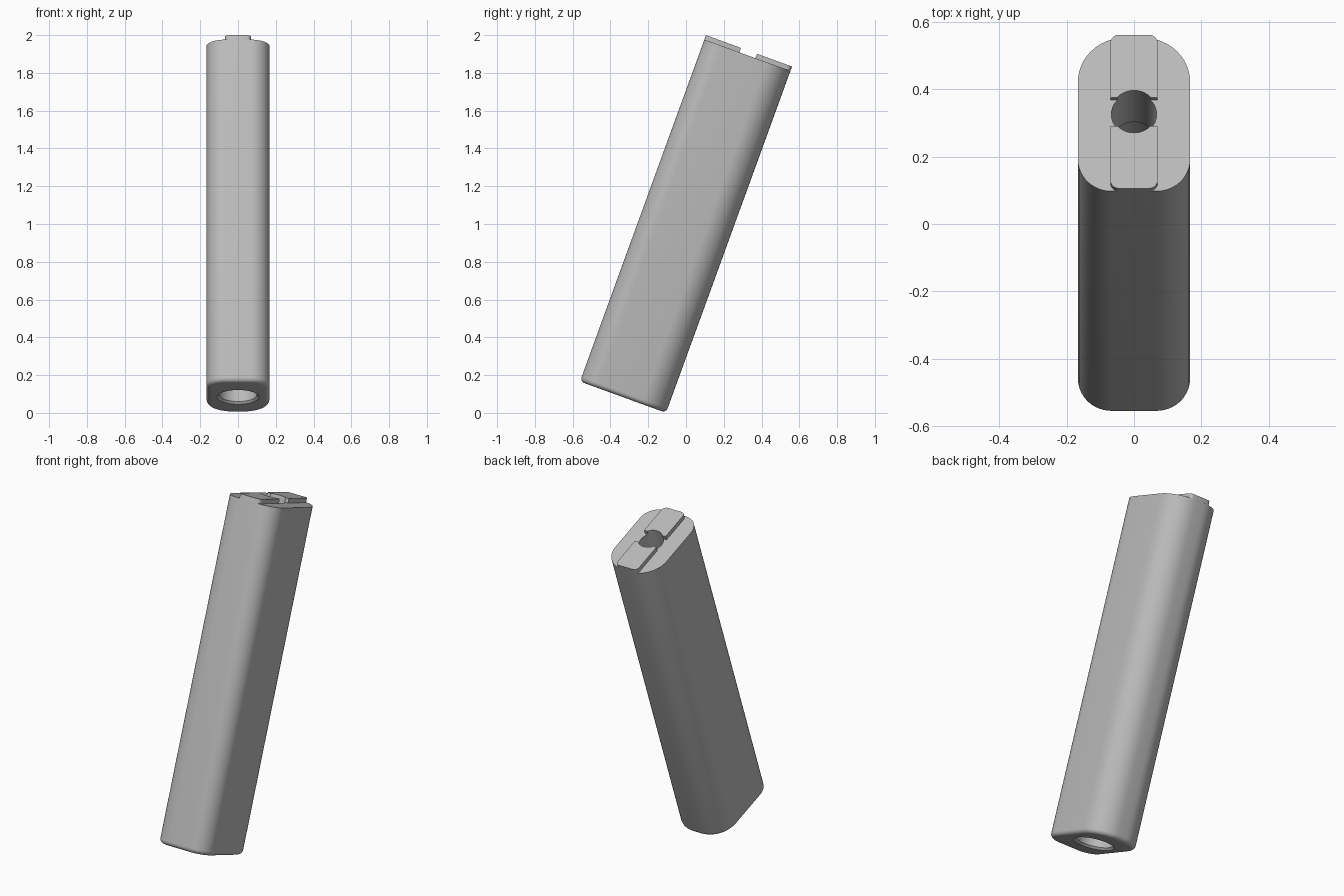
import bpy, bmesh, math
from mathutils import Matrix, Vector

if "Cube" in bpy.data.objects:
    bpy.data.objects.remove(bpy.data.objects["Cube"], do_unlink=True)

WIDTH, DEPTH, LENGTH = 0.333, 0.485, 1.951
TAB_HEIGHT, TAB_HALF, GAP = 0.025, 0.07, 0.09
HALF = LENGTH / 2
BODY_TOP = HALF - TAB_HEIGHT
# Lean the whole grip backwards about its centre
LEAN = Matrix.Translation((0, 0, 1)) @ Matrix.Rotation(math.radians(-20), 4, "X")

grey = bpy.data.materials.new("mid grey")
grey.use_nodes = True
grey.diffuse_color = (0.5, 0.5, 0.5, 1)
grey.node_tree.nodes["Principled BSDF"].inputs["Base Color"].default_value = (0.5, 0.5, 0.5, 1)


def rounded_outline(x0, x1, y0, y1, front_radius, back_radius, steps=12):
    """Counter-clockwise rectangle with separate front and back corner radii."""
    corners = [(x1, y0, front_radius, -90), (x1, y1, back_radius, 0),
               (x0, y1, back_radius, 90), (x0, y0, front_radius, 180)]
    points = []
    for x, y, r, start in corners:
        cx = x - math.copysign(r, x)
        cy = y + r if y == y0 else y - r
        for i in range(steps + 1):
            a = math.radians(start + 90 * i / steps)
            points.append((cx + r * math.cos(a), cy + r * math.sin(a)))
    return points


def loft(name, rings):
    """Skin a stack of (outline, height) rings and close both ends."""
    bm = bmesh.new()
    loops = [[bm.verts.new((x, y, z)) for x, y in outline] for outline, z in rings]
    for low, high in zip(loops, loops[1:]):
        for i in range(len(low)):
            j = (i + 1) % len(low)
            bm.faces.new((low[i], low[j], high[j], high[i]))
    bm.faces.new(loops[0][::-1])
    bm.faces.new(loops[-1])
    bmesh.ops.remove_doubles(bm, verts=bm.verts, dist=1e-6)
    bmesh.ops.recalc_face_normals(bm, faces=bm.faces)
    mesh = bpy.data.meshes.new(name)
    bm.to_mesh(mesh)
    bm.free()
    mesh.materials.append(grey)
    obj = bpy.data.objects.new(name, mesh)
    bpy.context.collection.objects.link(obj)
    return obj


def circle(r, n=48):
    return [(r * math.cos(math.tau * i / n), r * math.sin(math.tau * i / n)) for i in range(n)]


def finish(obj, cutter):
    """Cut the bore, lean the part and shade it."""
    cut = obj.modifiers.new("bore", "BOOLEAN")
    cut.operation, cut.solver, cut.object = "DIFFERENCE", "EXACT", cutter
    bpy.ops.object.select_all(action="DESELECT")
    bpy.context.view_layer.objects.active = obj
    obj.select_set(True)
    bpy.ops.object.modifier_apply(modifier=cut.name)
    obj.data.transform(LEAN)
    bpy.ops.object.shade_smooth_by_angle(angle=math.radians(30))


# Grip body, with a small fillet round the bottom edge
FILLET = 0.025
rings = []
for i in range(6):
    a = math.radians(90 * i / 5)
    d = FILLET * (1 - math.sin(a))
    rings.append((rounded_outline(-WIDTH / 2 + d, WIDTH / 2 - d, -DEPTH / 2 + d, DEPTH / 2 - d,
                                  0.1 - d, 0.14 - d), -HALF + FILLET * (1 - math.cos(a))))
rings.append((rings[-1][0], BODY_TOP))
body = loft("grip_body", rings)

# Locating tabs either side of the bolt hole
front = rounded_outline(-TAB_HALF, TAB_HALF, -DEPTH / 2, -GAP / 2, 0.025, 0.0005, 5)
back = rounded_outline(-TAB_HALF, TAB_HALF, GAP / 2, DEPTH / 2, 0.0005, 0.025, 5)
tabs = [loft(name, [(o, BODY_TOP - 0.001), (o, HALF)])
        for name, o in (("front_tab", front), ("back_tab", back))]

# Stepped bore: chamfered mouth, wide shaft, narrow bolt hole
bore = loft("bore_cutter", [(circle(r), z) for r, z in (
    (0.122, -HALF - 0.012), (0.1, -HALF + 0.012), (0.1, BODY_TOP - 0.25),
    (0.067, BODY_TOP - 0.249), (0.067, HALF + 0.05))])
bore.hide_render = True

for part in [body] + tabs:
    finish(part, bore)
bpy.data.objects.remove(bore, do_unlink=True)
